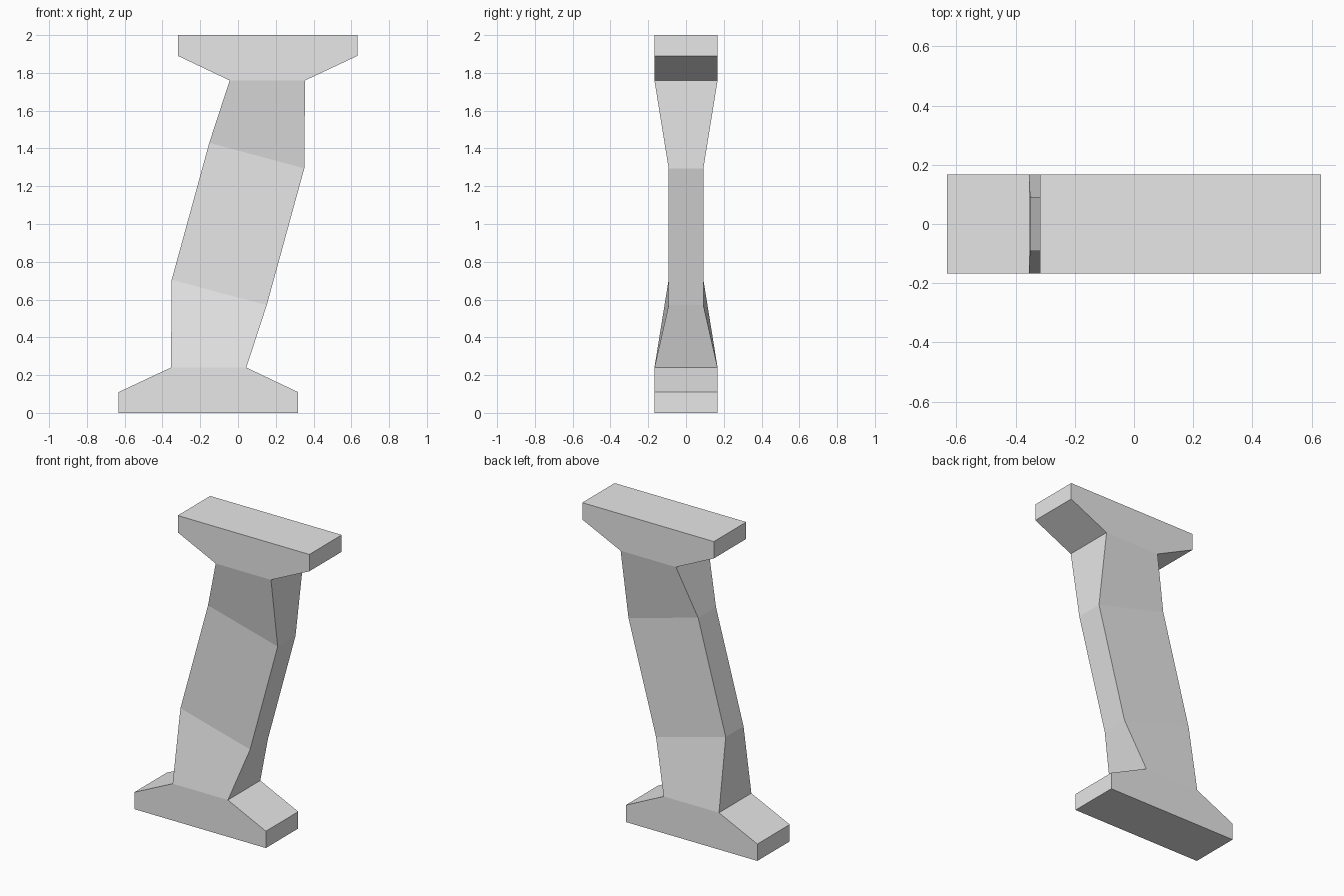
import bpy
import bmesh

cube = bpy.data.objects.get("Cube")
if cube:
    bpy.data.objects.remove(cube, do_unlink=True)

# One plain grey for the whole support
grey = bpy.data.materials.new("light_grey")
grey.use_nodes = True
grey.diffuse_color = (0.8, 0.8, 0.8, 1)
grey.node_tree.nodes["Principled BSDF"].inputs["Base Color"].default_value = (0.8, 0.8, 0.8, 1)

WIDE, NARROW = 0.167, 0.092  # half depths

# Lower half sections: left x, left z, right x, right z, half depth
lower = [
    (-0.632, 0.0, 0.318, 0.0, WIDE),      # foot underside
    (-0.632, 0.11, 0.318, 0.11, WIDE),    # foot edge
    (-0.355, 0.24, 0.044, 0.24, WIDE),    # column base
    (-0.351, 0.705, 0.152, 0.57, NARROW), # slanted waist
]

# The upper half is the lower half turned upside down about the centre
upper = [(-xr, 2 - zr, -xl, 2 - zl, d) for xl, zl, xr, zr, d in reversed(lower)]

# Loft the sections into one closed shell
bm = bmesh.new()
rings = []
for xl, zl, xr, zr, d in lower + upper:
    corners = [(xl, -d, zl), (xr, -d, zr), (xr, d, zr), (xl, d, zl)]
    rings.append([bm.verts.new(c) for c in corners])
for low, high in zip(rings, rings[1:]):
    for i in range(4):
        j = (i + 1) % 4
        bm.faces.new((low[i], low[j], high[j], high[i]))
bm.faces.new(reversed(rings[0]))
bm.faces.new(rings[-1])
bmesh.ops.recalc_face_normals(bm, faces=bm.faces)

mesh = bpy.data.meshes.new("slanted_support")
bm.to_mesh(mesh)
bm.free()
mesh.materials.append(grey)
support = bpy.data.objects.new("slanted_support", mesh)
bpy.context.collection.objects.link(support)
